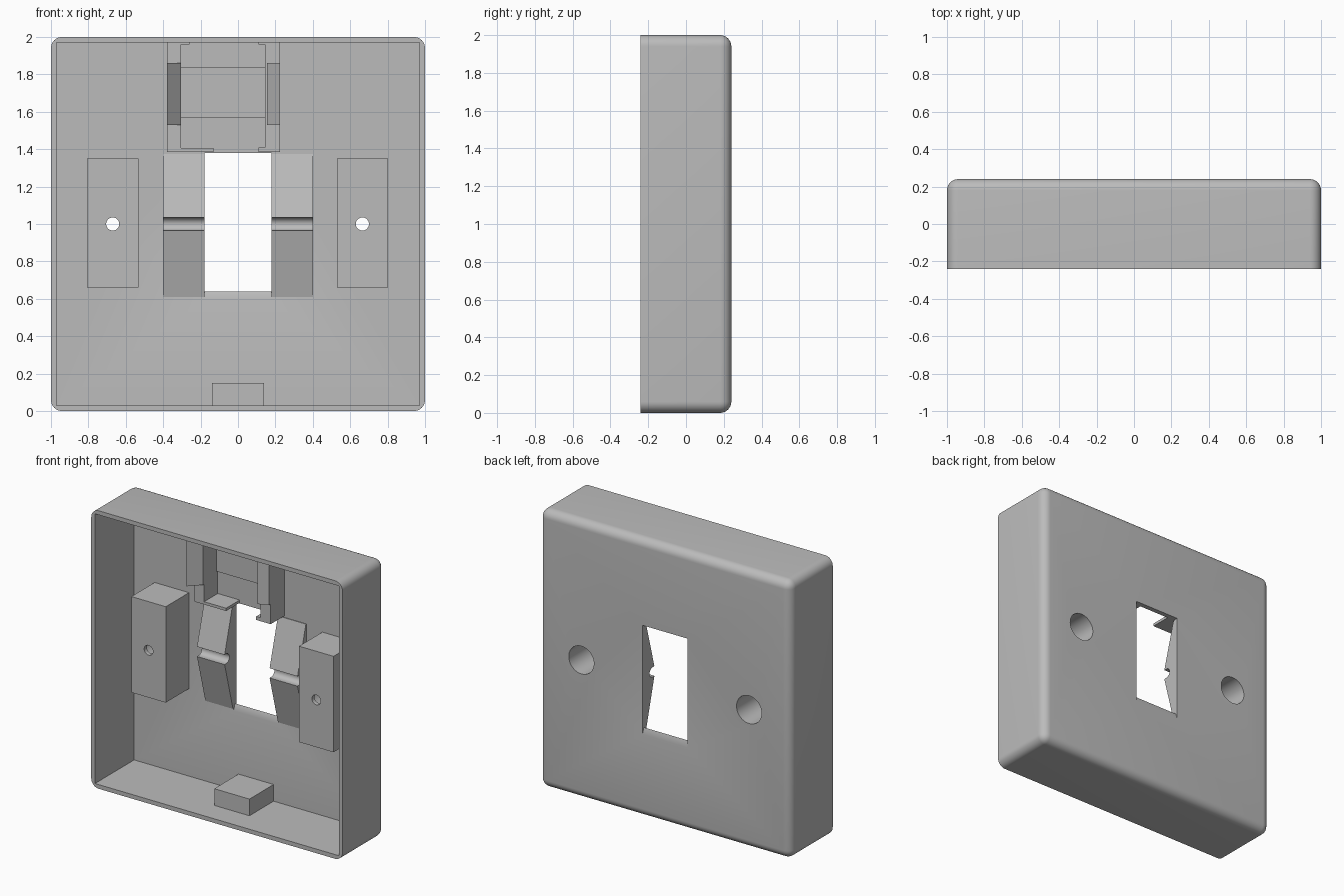
import bpy, bmesh, math
from mathutils import Vector, Matrix

cube = bpy.data.objects.get("Cube")
if cube:
    bpy.data.objects.remove(cube)

FRONT, FLOOR, BACK = -0.24, 0.205, 0.24

grey = bpy.data.materials.new("light grey plastic")
grey.use_nodes = True
GREY = (0.5, 0.5, 0.5, 1)
grey.diffuse_color = GREY
grey.node_tree.nodes["Principled BSDF"].inputs["Base Color"].default_value = GREY


def finish(name, bm):
    bmesh.ops.recalc_face_normals(bm, faces=bm.faces)
    mesh = bpy.data.meshes.new(name)
    bm.to_mesh(mesh)
    bm.free()
    mesh.materials.append(grey)
    obj = bpy.data.objects.new(name, mesh)
    bpy.context.collection.objects.link(obj)
    return obj


def box_mesh(x, y, z):
    bm = bmesh.new()
    size = [b - a for a, b in (x, y, z)]
    mid = [(a + b) / 2 for a, b in (x, y, z)]
    bmesh.ops.create_cube(bm, size=1, matrix=Matrix.Translation(mid) @ Matrix.Diagonal((*size, 1)))
    return bm


def box(name, x, y, z):
    return finish(name, box_mesh(x, y, z))


def prism(name, points, axis, start, end):
    """Extrude a (y, z) profile along x, or an (x, y) profile along z."""
    bm = bmesh.new()
    place = (lambda p: (start, *p)) if axis == "x" else (lambda p: (*p, start))
    face = bm.faces.new([bm.verts.new(place(p)) for p in points])
    out = bmesh.ops.extrude_face_region(bm, geom=[face])
    step = Vector((end - start, 0, 0) if axis == "x" else (0, 0, end - start))
    bmesh.ops.translate(bm, vec=step, verts=[v for v in out["geom"] if isinstance(v, bmesh.types.BMVert)])
    return finish(name, bm)


def rod(name, radius, x, y):
    bm = bmesh.new()
    turn = Matrix.Translation((x, sum(y) / 2, 1)) @ Matrix.Rotation(math.pi / 2, 4, "X")
    bmesh.ops.create_cone(bm, cap_ends=True, segments=40, radius1=radius, radius2=radius,
                          depth=y[1] - y[0], matrix=turn)
    return finish(name, bm)


def cut(obj, cutter):
    mod = obj.modifiers.new("cut", "BOOLEAN")
    mod.operation, mod.solver, mod.object = "DIFFERENCE", "EXACT", cutter
    bpy.context.view_layer.objects.active = obj
    bpy.ops.object.modifier_apply(modifier=mod.name)


def smooth(obj):
    bpy.ops.object.select_all(action="DESELECT")
    obj.select_set(True)
    bpy.context.view_layer.objects.active = obj
    bpy.ops.object.shade_smooth_by_angle(angle=math.radians(30))


# Hollow cover with rounded back and corners
bm = box_mesh((-1, 1), (FRONT, BACK), (0, 2))
rounded = [e for e in bm.edges if any(v.co.y > 0 for v in e.verts)]
bmesh.ops.bevel(bm, geom=rounded, offset=0.06, segments=8, profile=0.5, affect="EDGES")
cover = finish("cover", bm)
cavity = box("cavity_cutter", (-0.97, 0.97), (-0.5, FLOOR), (0.03, 1.97))
# Window with a ridged sill
window = prism("window_cutter", [(0.3, 0.595), (BACK, 0.595), (0.225, 0.64), (FLOOR, 0.595),
                                 (0.1, 0.595), (0.1, 1.38), (0.3, 1.38)], "x", -0.18, 0.178)
cutters = [cavity, window]
for c in cutters:
    cut(cover, c)

# Screw posts with counterbored holes
for side, x in (("right", -0.67), ("left", 0.665)):
    post = box(side + "_screw_post", (x - 0.137, x + 0.137), (-0.06, FLOOR + 0.01), (0.66, 1.35))
    bore = rod("bore_cutter", 0.1, x, (-0.03, 0.4))
    pin = rod("pin_cutter", 0.035, x, (-0.3, 0.1))
    cut(cover, bore)
    cut(post, bore)
    cut(post, pin)
    smooth(post)
    cutters += [bore, pin]
smooth(cover)
for c in cutters:
    bpy.data.objects.remove(c)

# Pivot cradles beside the window, each with a round groove on its crest
groove = [(0.125 + 0.035 * math.sin(a), 1 - 0.035 * math.cos(a))
          for a in (math.pi * i / 8 for i in range(9))]
cradle = [(FLOOR + 0.01, 0.61), (0.2, 0.61), (0.105, 0.965)] + groove + \
         [(0.105, 1.035), (0.2, 1.375), (FLOOR + 0.01, 1.375)]
for side, a, b in (("right", -0.4, -0.18), ("left", 0.178, 0.4)):
    smooth(prism(side + "_pivot_cradle", cradle, "x", a, b))

# Lower retaining block
box("lower_block", (-0.14, 0.14), (-0.07, FLOOR + 0.01), (0.02, 0.15))

# Socket housing above the window: side walls, clips, ledges and floor pad
RIM = 0.05
for side, a, b in (("right", -0.38, -0.305), ("left", 0.145, 0.225)):
    box(side + "_socket_wall", (a, b), (RIM, FLOOR + 0.01), (1.385, 1.98))
prism("right_clip", [(-0.38, 0.06), (-0.38, -0.04), (-0.305, 0.04), (-0.305, 0.06)], "z", 1.53, 1.86)
prism("left_clip", [(0.155, 0.06), (0.155, 0), (0.225, 0.03), (0.225, 0.06)], "z", 1.53, 1.86)
box("right_ledge", (-0.305, -0.13), (RIM, FLOOR + 0.01), (1.385, 1.405))
box("left_ledge", (0.11, 0.145), (RIM, FLOOR + 0.01), (1.385, 1.41))
for side, a, b in (("right", -0.305, -0.26), ("left", 0.11, 0.145)):
    box(side + "_top_stop", (a, b), (RIM, FLOOR + 0.01), (1.96, 1.98))
box("socket_floor_pad", (-0.305, 0.145), (0.19, FLOOR + 0.005), (1.57, 1.84))
